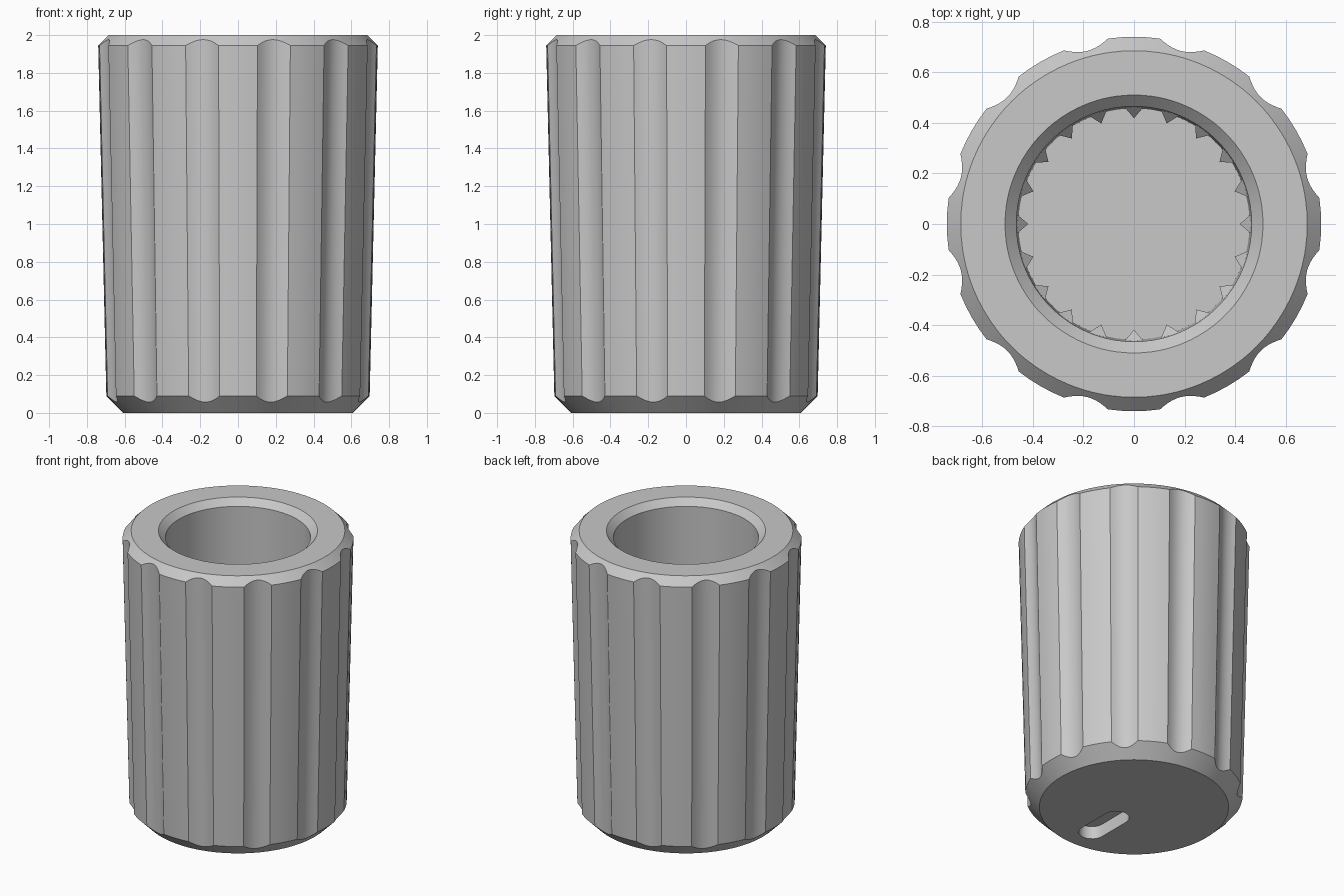
import bpy, bmesh, math
from mathutils import Matrix

if "Cube" in bpy.data.objects:
    bpy.data.objects.remove(bpy.data.objects["Cube"])

grey = bpy.data.materials.new("plain grey")
grey.use_nodes = True
colour = (0.58, 0.58, 0.58, 1)
grey.diffuse_color = colour
grey.node_tree.nodes["Principled BSDF"].inputs["Base Color"].default_value = colour


def make_object(name, bm):
    bmesh.ops.recalc_face_normals(bm, faces=bm.faces)
    mesh = bpy.data.meshes.new(name)
    bm.to_mesh(mesh)
    bm.free()
    mesh.materials.append(grey)
    obj = bpy.data.objects.new(name, mesh)
    bpy.context.collection.objects.link(obj)
    return obj


def bridge(bm, lower, upper):
    n = len(lower)
    for i in range(n):
        j = (i + 1) % n
        bm.faces.new((lower[i], lower[j], upper[j], upper[i]))


# Tapered body with twelve shallow flutes and chamfered rims
FLUTES, HALF, DEPTH = 12, 7.0, 0.032
BASE, TOP, TAPER = 0.607, 0.685, 0.0232
FLOOR = 0.3
columns = []
for k in range(FLUTES):
    centre = 15 + 30 * k
    for i in range(-5, 6):
        a = HALF * i / 5
        columns.append((centre + a, DEPTH * (1 - (a / HALF) ** 2)))
    for i in range(1, 4):
        columns.append((centre + HALF + (30 - 2 * HALF) * i / 4, 0))


def column_points(cut):
    side = 0.695 - cut
    z_low = (side - BASE) / (1 - TAPER)
    z_high = (TOP + 2 - side) / (1 + TAPER)
    return [(BASE, 0), (BASE + z_low, z_low), (TOP + 2 - z_high, z_high),
            (TOP, 2), (0.51, 2), (0.465, 1.955), (0.457, FLOOR)]


bm = bmesh.new()
rings = [[] for _ in column_points(0)]
for angle, cut in columns:
    t = math.radians(angle)
    for ring, (r, z) in zip(rings, column_points(cut)):
        ring.append(bm.verts.new((r * math.cos(t), r * math.sin(t), z)))
for lower, upper in zip(rings, rings[1:]):
    bridge(bm, lower, upper)
bm.faces.new(rings[0])
bm.faces.new(rings[-1])
body = make_object("knob_body", bm)

# Blind rounded slot in the underside
bm = bmesh.new()
outline = []
for end in (1, -1):
    for i in range(13):
        t = math.pi * i / 12 + (0 if end > 0 else math.pi)
        outline.append((0.085 * math.cos(t), -0.3 + end * 0.12 + 0.085 * math.sin(t)))
low = [bm.verts.new((x, y, -0.1)) for x, y in outline]
high = [bm.verts.new((x, y, 0.09)) for x, y in outline]
bridge(bm, low, high)
bm.faces.new(low)
bm.faces.new(high)
cutter = make_object("slot_cutter", bm)
cutter.hide_render = True
slot = body.modifiers.new("slot", 'BOOLEAN')
slot.operation = 'DIFFERENCE'
slot.solver = 'EXACT'
slot.object = cutter
bpy.ops.object.select_all(action='DESELECT')
bpy.context.view_layer.objects.active = body
body.select_set(True)
bpy.ops.object.modifier_apply(modifier=slot.name)
bpy.data.objects.remove(cutter)
bpy.ops.object.shade_smooth_by_angle(angle=math.radians(25))

# Ring of pointed gripping teeth inside the bore, with sloped lead-ins
bm = bmesh.new()
TEETH = 20
for k in range(TEETH):
    turn = Matrix.Rotation(math.tau * k / TEETH, 4, 'Z')
    foot = [(0.475, -0.048), (0.418, 0), (0.475, 0.048)]
    low = [bm.verts.new((x, y, FLOOR - 0.01)) for x, y in foot]
    high = [bm.verts.new((x, y, 1.3 if y == 0 else 1.36)) for x, y in foot]
    bridge(bm, low, high)
    bm.faces.new(low)
    bm.faces.new(high)
    bmesh.ops.transform(bm, matrix=turn, verts=low + high)
make_object("bore_teeth", bm)
